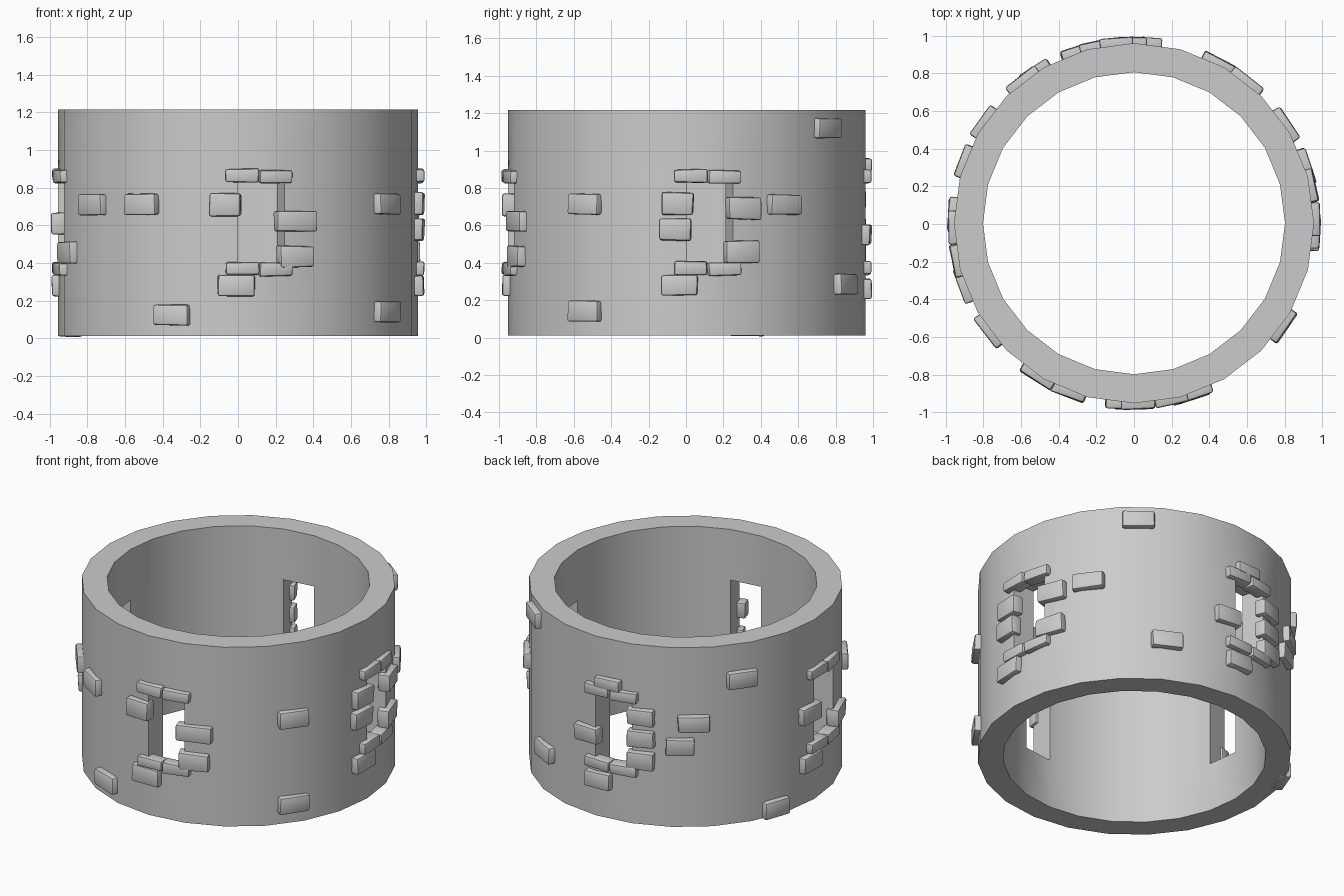
import bpy, bmesh, math, random
from mathutils import Matrix, Vector

if "Cube" in bpy.data.objects:
    bpy.data.objects.remove(bpy.data.objects["Cube"])

random.seed(4)
SIDES, CY = 24, 0.004
R_OUT, R_IN = 0.956, 0.802
LEVELS = [0.012, 0.34, 0.875, 1.216]


def finish(bm, name):
    bmesh.ops.recalc_face_normals(bm, faces=bm.faces)
    me = bpy.data.meshes.new(name)
    bm.to_mesh(me)
    bm.free()
    ob = bpy.data.objects.new(name, me)
    bpy.context.collection.objects.link(ob)
    bpy.ops.object.select_all(action='DESELECT')
    ob.select_set(True)
    bpy.context.view_layer.objects.active = ob
    bpy.ops.object.shade_smooth_by_angle(angle=math.radians(35))
    return ob


# Round tower wall: 24 sides, one facet opened as a window every quarter turn
bm = bmesh.new()


def ring(r, z):
    out = []
    for i in range(SIDES):
        a = 2 * math.pi * i / SIDES          # 0 = front, counter-clockwise
        out.append(bm.verts.new((r * math.sin(a), CY - r * math.cos(a), z)))
    return out


outer = [ring(R_OUT, z) for z in LEVELS]
inner = [ring(R_IN, z) for z in LEVELS]
for i in range(SIDES):
    j = (i + 1) % SIDES
    window = i % 6 == 0
    for k in range(3):
        if window and k == 1:
            continue
        for s in (outer, inner):
            bm.faces.new((s[k][i], s[k][j], s[k + 1][j], s[k + 1][i]))
    for k in (0, 3):                          # rims
        bm.faces.new((outer[k][i], outer[k][j], inner[k][j], inner[k][i]))
    if window:                                # sill, head and jambs
        for k in (1, 2):
            bm.faces.new((outer[k][i], outer[k][j], inner[k][j], inner[k][i]))
        for m in (i, j):
            bm.faces.new((outer[1][m], outer[2][m], inner[2][m], inner[1][m]))
finish(bm, "tower_wall")


# Rounded stone set tangent to the wall at an angle measured from the front
def add_stone(bm, az, z, w=0.175, h=0.11, d=0.075, r=0.95, tilt=0.0):
    part = bmesh.new()
    bmesh.ops.create_cube(part, size=1)
    for v in part.verts:
        v.co = Vector((v.co.x * w, v.co.y * d, v.co.z * h))
        v.co += Vector([random.uniform(-0.004, 0.004) for _ in range(3)])
    bmesh.ops.bevel(part, geom=part.edges[:], offset=0.012, segments=2,
                    profile=0.5, affect='EDGES')
    m = (Matrix.Translation((0, CY, z)) @ Matrix.Rotation(math.radians(az), 4, 'Z')
         @ Matrix.Translation((0, -r, 0)) @ Matrix.Rotation(math.radians(tilt), 4, 'Y'))
    part.transform(m)
    tmp = bpy.data.meshes.new("tmp")
    part.to_mesh(tmp)
    part.free()
    bm.from_mesh(tmp)
    bpy.data.meshes.remove(tmp)


def stones(name, items):
    bm = bmesh.new()
    for it in items:
        add_stone(bm, *it)
    finish(bm, name)


# Lintel and sill stones, same at every window
frame = []
for q in range(4):
    for az, dz in ((1.3, 0.005), (12, 0)):
        for z in (0.86, 0.367):
            frame.append((90 * q + az, z + dz, 0.177, 0.07, 0.085, 0.944))
stones("lintels_and_sills", frame)

# Stones beside and under each window
stones("front_window_stones", [
    (-4.2, 0.71, 0.165, 0.118), (18.8, 0.62, 0.225, 0.108),
    (18.6, 0.435, 0.19, 0.115), (-0.6, 0.28, 0.195, 0.11)])
stones("right_window_stones", [
    (87, 0.717, 0.17, 0.12), (86.4, 0.577, 0.17, 0.115),
    (108.6, 0.69, 0.185, 0.118), (108, 0.46, 0.19, 0.118),
    (87.7, 0.28, 0.195, 0.11)])
stones("back_window_stones", [
    (176.5, 0.55), (198.5, 0.735, 0.17, 0.105), (198.5, 0.59, 0.17, 0.105),
    (198.5, 0.445, 0.17, 0.115), (181.5, 0.26, 0.18),
    (185.5, 0.925, 0.175, 0.07)])
stones("left_window_stones", [
    (267, 0.61, 0.175, 0.115), (290, 0.455, 0.19, 0.115), (267.5, 0.28, 0.185)])

# Loose stones scattered over the wall
stones("scattered_stones", [
    (-53.5, 0.71, 0.2), (-32.2, 0.713, 0.2), (-21.3, 0.125, 0.195),
    (55.5, 0.713, 0.195), (55.5, 0.14, 0.195), (123, 0.71, 0.2),
    (141.5, 1.12, 0.195), (152, 0.287, 0.195), (218, 0.71, 0.195),
    (213, 0.555, 0.175), (236, 0.98, 0.195), (250, 0.065, 0.18)])
